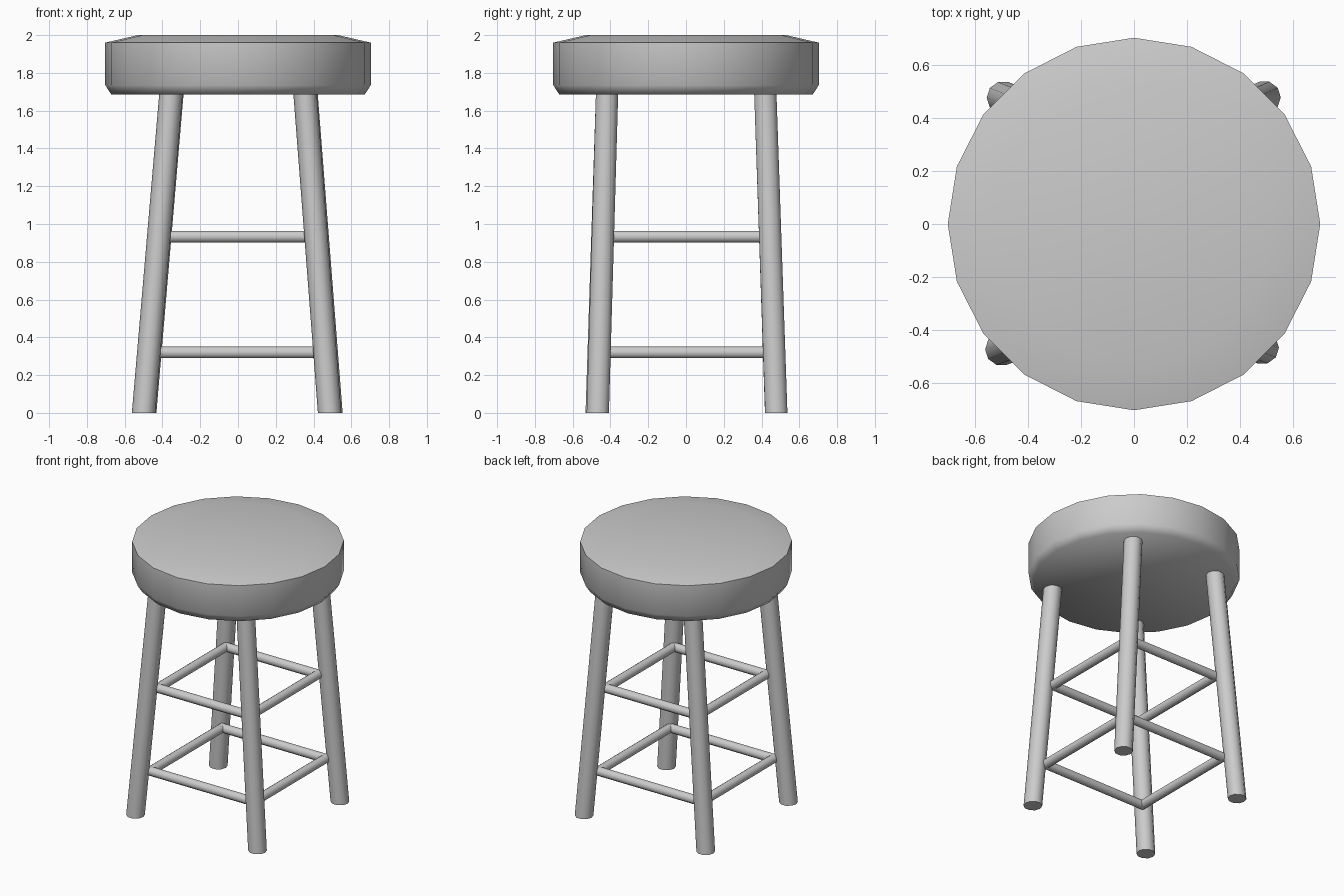
import bpy, bmesh, math
from mathutils import Vector

if "Cube" in bpy.data.objects:
    bpy.data.objects.remove(bpy.data.objects["Cube"])


def loft(name, rings, sides, angle=40):
    """Closed solid through horizontal or oriented rings: (centre, u axis, v axis, radius)."""
    bm = bmesh.new()
    loops = []
    for c, u, v, r in rings:
        loops.append([bm.verts.new(Vector(c) + r * (math.cos(2 * math.pi * i / sides) * Vector(u)
                                                    + math.sin(2 * math.pi * i / sides) * Vector(v)))
                      for i in range(sides)])
    for a, b in zip(loops, loops[1:]):
        for i in range(sides):
            j = (i + 1) % sides
            bm.faces.new((a[i], a[j], b[j], b[i]))
    bm.faces.new(loops[0][::-1])
    bm.faces.new(loops[-1])
    bmesh.ops.recalc_face_normals(bm, faces=bm.faces)
    mesh = bpy.data.meshes.new(name)
    bm.to_mesh(mesh)
    bm.free()
    obj = bpy.data.objects.new(name, mesh)
    bpy.context.collection.objects.link(obj)
    bpy.ops.object.select_all(action='DESELECT')
    obj.select_set(True)
    bpy.context.view_layer.objects.active = obj
    bpy.ops.object.shade_smooth_by_angle(angle=math.radians(angle))
    return obj


X, Y, Z = (1, 0, 0), (0, 1, 0), (0, 0, 1)

# Round seat with a chamfered underside and slightly domed top
profile = [(0.67, 1.685), (0.703, 1.735), (0.703, 1.96), (0.53, 2.0)]
loft("seat", [((0, 0, z), X, Y, r) for r, z in profile], 20, 60)

# Splayed legs with level feet
legs = {
    "front_left_leg": ((-0.50, -0.473), (-0.355, -0.418)),
    "front_right_leg": ((0.485, -0.467), (0.355, -0.418)),
    "back_left_leg": ((-0.494, 0.477), (-0.35, 0.42)),
    "back_right_leg": ((0.492, 0.478), (0.36, 0.42)),
}
for name, (foot, top) in legs.items():
    loft(name, [((*foot, 0), X, Y, 0.062), ((*top, 1.69), X, Y, 0.062)], 10)

# Two square sets of rungs meeting at the inner faces of the legs
for level, z, cx, cy in (("lower", 0.32, 0.42, 0.415), ("upper", 0.933, 0.375, 0.395)):
    for side, s in (("front", -1), ("back", 1)):
        loft(f"{level}_{side}_rung",
             [((e * (cx + 0.01), s * cy, z), Y, Z, 0.032) for e in (-1, 1)], 10)
    for side, s in (("left", -1), ("right", 1)):
        loft(f"{level}_{side}_rung",
             [((s * cx, e * (cy + 0.01), z), X, Z, 0.032) for e in (-1, 1)], 10)
